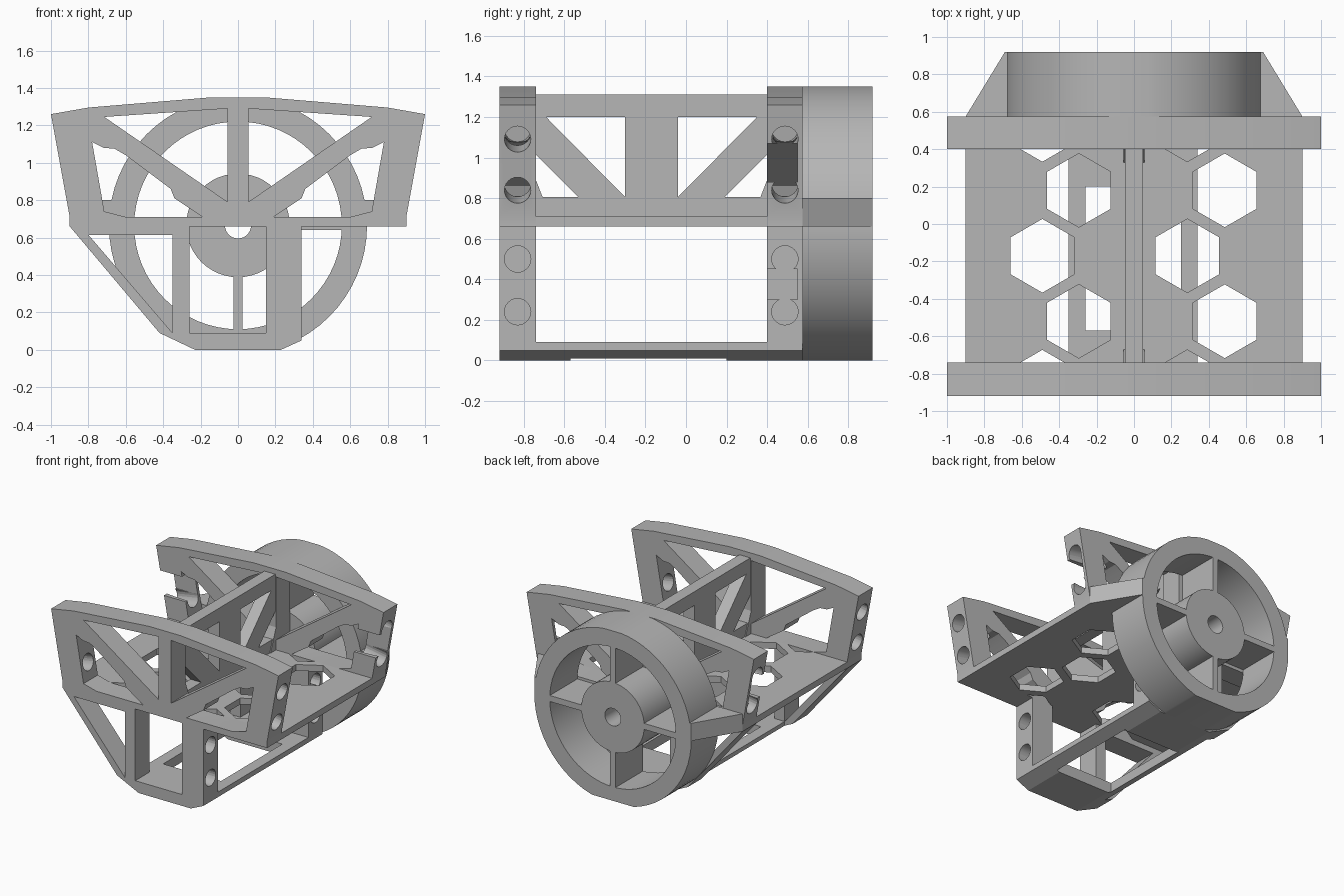
import bpy, bmesh, math
from mathutils import Matrix, Vector

cube = bpy.data.objects.get("Cube")
if cube:
    bpy.data.objects.remove(cube, do_unlink=True)

grey = bpy.data.materials.new("plain_grey")
grey.use_nodes = True
COLOUR = (0.47, 0.47, 0.47, 1)
grey.diffuse_color = COLOUR
grey.node_tree.nodes["Principled BSDF"].inputs["Base Color"].default_value = COLOUR

FRONT, REAR = (-0.92, -0.74), (0.40, 0.575)
HUB_Z = 0.665


def finish(name, bm):
    bmesh.ops.recalc_face_normals(bm, faces=bm.faces)
    mesh = bpy.data.meshes.new(name)
    bm.to_mesh(mesh)
    bm.free()
    mesh.materials.append(grey)
    obj = bpy.data.objects.new(name, mesh)
    bpy.context.scene.collection.objects.link(obj)
    return obj


def prism(name, pts, axis, a, b):
    """Extrude a 2D outline along an axis from a to b."""
    place = {"x": lambda p, d: (d, p[0], p[1]),
             "y": lambda p, d: (p[0], d, p[1]),
             "z": lambda p, d: (p[0], p[1], d)}[axis]
    bm = bmesh.new()
    face = bm.faces.new([bm.verts.new(place(p, a)) for p in pts])
    grown = bmesh.ops.extrude_face_region(bm, geom=[face])["geom"]
    shift = Vector(place((0, 0), b - a))
    bmesh.ops.translate(bm, vec=shift, verts=[v for v in grown if isinstance(v, bmesh.types.BMVert)])
    return finish(name, bm)


def box(name, x, y, z):
    return prism(name, [(x[0], y[0]), (x[1], y[0]), (x[1], y[1]), (x[0], y[1])], "z", *z)


def circle(cx, cy, r, n, start=0.0):
    return [(cx + r * math.cos(start + math.tau * i / n),
             cy + r * math.sin(start + math.tau * i / n)) for i in range(n)]


def flip(pts):
    return [(-x, y) for x, y in pts]


def rod(centre, tilt, length, r=0.065):
    """Round cutter lying along x, tilted about y."""
    bm = bmesh.new()
    turn = Matrix.Translation(centre) @ Matrix.Rotation(math.pi / 2 + tilt, 4, "Y")
    bmesh.ops.create_cone(bm, cap_ends=True, segments=24, radius1=r, radius2=r,
                          depth=length, matrix=turn)
    return finish("cutter", bm)


def boolean(obj, others, operation="DIFFERENCE"):
    for other in others:
        other.hide_render = True
        mod = obj.modifiers.new("cut", "BOOLEAN")
        mod.operation, mod.solver, mod.object = operation, "EXACT", other
        bpy.context.view_layer.update()
        result = bpy.data.meshes.new_from_object(
            obj.evaluated_get(bpy.context.evaluated_depsgraph_get()))
        obj.modifiers.clear()
        obj.data = result
        bpy.data.objects.remove(other, do_unlink=True)
    return obj


# End frames: one outline with truss and leg openings
outline = [(-1, 1.26), (-0.8, 1.295), (-0.14, 1.35), (0.14, 1.35), (0.8, 1.295), (1, 1.26),
           (0.9, 0.71), (0.9, 0.66), (0.34, 0.66), (0.34, 0.05), (0.23, 0), (-0.23, 0),
           (-0.42, 0.09), (-0.9, 0.66), (-0.9, 0.71)]
top_window = [(0.715, 1.245), (0.055, 1.29), (0.055, 0.79)]
side_window = [(0.78, 1.11), (0.715, 0.74), (0.6, 0.71), (0.19, 0.71), (0.34, 0.81),
               (0.36, 0.86), (0.6, 1.04), (0.66, 1.075), (0.72, 1.08)]
leg_window = [(-0.26, 0.09), (0.15, 0.09), (0.15, 0.66), (-0.26, 0.66)]
brace_window = [(-0.8, 0.615), (-0.35, 0.615), (-0.35, 0.09)]

for name, (y0, y1) in (("front_frame", FRONT), ("rear_frame", REAR)):
    frame = prism(name, outline, "y", y0, y1)
    windows = [top_window, flip(top_window), side_window, flip(side_window),
               leg_window, brace_window]
    cutters = [prism("cutter", w, "y", y0 - 0.1, y1 + 0.1) for w in windows]
    mid = (y0 + y1) / 2
    # Side bolt holes
    for z in (1.11, 0.85):
        for s in (1, -1):
            cutters.append(rod((s * 0.86, mid, z), s * math.radians(10), 0.36))
    for z in (0.5, 0.24):
        cutters.append(rod((0.245, mid, z), 0, 0.26))
    # Clip slots that join the rear holes
    if name == "rear_frame":
        slot = (y0 - 0.02, y1 - 0.025)
        cutters += [box("cutter", (0.68, 1.05), slot, (0.88, 1.07)),
                    box("cutter", (-1.05, -0.68), slot, (0.88, 1.07)),
                    box("cutter", (0.1, 0.4), slot, (0.30, 0.45))]
    boolean(frame, cutters)

# Floor with staggered hexagonal openings
INNER = (FRONT[1], REAR[0])
floor = box("floor", (-0.9, 0.9), INNER, (0.66, 0.71))
hexes = []
for columns, rows in (((0.485, -0.295), (0.18, -0.52)),
                      ((0.285, -0.49), (0.53, -0.17, -0.87))):
    hexes += [prism("cutter", circle(x, y, 0.197, 6, math.pi / 2), "z", 0.6, 0.8)
              for x in columns for y in rows]
boolean(floor, hexes)

# Central truss wall
spine = box("centre_truss", (-0.048, 0.048), INNER, (0.71, 1.31))
MID_Y = sum(INNER) / 2
upper_gap = [(0.13, 1.2), (0.52, 1.2), (0.13, 0.805)]
lower_gap = [(0.6, 0.985), (0.57, 1.015), (0.36, 0.805), (0.6, 0.805)]
gaps = []
for gap in (upper_gap, lower_gap):
    for s in (1, -1):
        gaps.append(prism("cutter", [(MID_Y + s * y, z) for y, z in gap], "x", -0.2, 0.2))
boolean(spine, gaps)

# Small feet where the truss meets the frames
for name, y, s in (("front_truss_foot", INNER[0], 1), ("rear_truss_foot", INNER[1], -1)):
    prism(name, [(y, 0.71), (y + s * 0.07, 0.71), (y, 0.89)], "x", -0.055, 0.055)

# Bottom plate with long opening, leaving two rails
bottom = prism("bottom_plate", [(-0.35, 0.09), (0.34, 0.09), (0.34, 0.05), (0.23, 0),
                                (-0.23, 0), (-0.35, 0.057)], "y", *INNER)
boolean(bottom, [box("cutter", (-0.26, 0.25), (-0.57, 0.20), (-0.1, 0.2))])

# Rear drum: outer ring, hub and four spokes
DRUM = (REAR[1], 0.92)
ring = prism("drum_ring", circle(0, HUB_Z, 0.69, 64), "y", *DRUM)
boolean(ring, [prism("cutter", circle(0, HUB_Z, 0.555, 64), "y", 0.4, 1.1),
               box("cutter", (-1, 1), (0.4, 1.1), (-0.3, 0)),
               box("cutter", (-1, 1), (0.4, 1.1), (1.35, 1.6))])
hub = prism("drum_hub", circle(0, HUB_Z, 0.277, 48), "y", *DRUM)
boolean(hub, [prism("cutter", circle(0, HUB_Z, 0.07, 24), "y", 0.4, 1.1)])
for s, side in ((1, "left"), (-1, "right")):
    box(side + "_spoke", sorted((s * 0.27, s * 0.56)), DRUM, (HUB_Z - 0.024, HUB_Z + 0.024))
    # Tapered side bracket from frame to drum
    prism(side + "_bracket", [(s * 0.62, DRUM[0]), (s * 0.9, DRUM[0]),
                              (s * 0.69, DRUM[1]), (s * 0.62, DRUM[1])], "z", 0.66, 0.80)
for name, a, b in (("upper_spoke", 0.27, 0.56), ("lower_spoke", -0.56, -0.27)):
    box(name, (-0.024, 0.024), DRUM, (HUB_Z + a, HUB_Z + b))

# Smooth the round parts, keep edges sharp
for obj in bpy.context.scene.objects:
    obj.select_set(obj.name in ("drum_ring", "drum_hub", "front_frame", "rear_frame"))
bpy.context.view_layer.objects.active = ring
bpy.ops.object.shade_smooth_by_angle(angle=math.radians(20))
for name in ("front_frame", "rear_frame"):
    for poly in bpy.data.objects[name].data.polygons:
        if abs(poly.normal.y) > 0.99:
            poly.use_smooth = False
